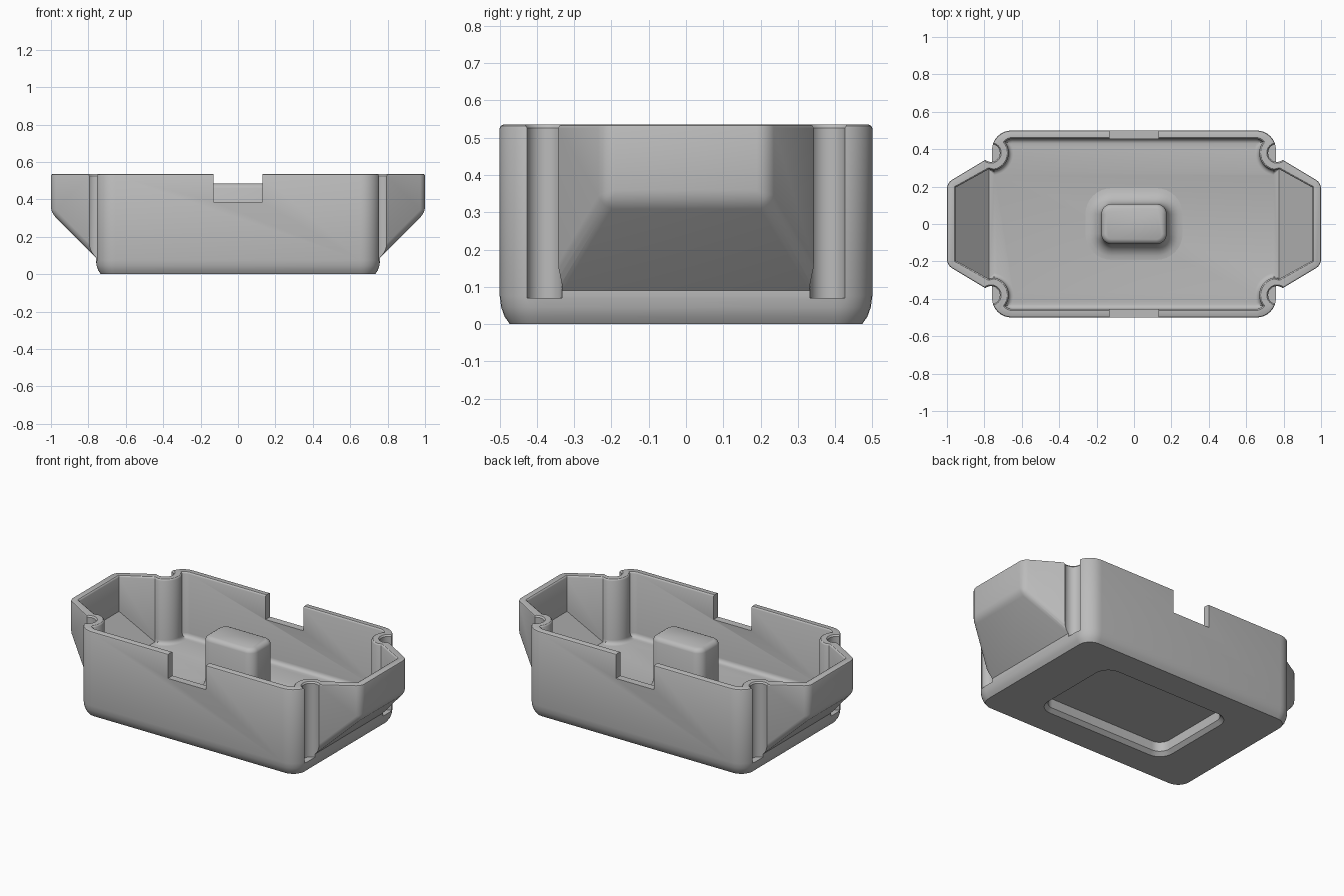
import bpy, bmesh
from math import sin, cos, acos, atan2, hypot, degrees, radians, pi
from mathutils import Matrix

old = bpy.data.objects.get("Cube")
if old:
    bpy.data.objects.remove(old, do_unlink=True)

TOP, FLOOR, SILL, LEDGE = 0.535, 0.135, 0.385, 0.07
GROOVE = (0.765, 0.38)
CORNER = (0.65, 0.4)

grey = bpy.data.materials.new("plain grey")
grey.use_nodes = True
grey.diffuse_color = (0.5, 0.5, 0.5, 1)
grey.node_tree.nodes["Principled BSDF"].inputs["Base Color"].default_value = (0.5, 0.5, 0.5, 1)


def arc(cx, cy, r, a0, a1, n=10):
    angles = [radians(a0 + (a1 - a0) * i / n) for i in range(n + 1)]
    return [(cx + r * cos(a), cy + r * sin(a)) for a in angles]


def four_way(quarter):
    """Mirror a top-to-right quarter outline into a closed loop."""
    back = quarter[::-1]
    return (back + [(-x, y) for x, y in quarter]
            + [(-x, -y) for x, y in back] + [(x, -y) for x, y in quarter])


def rounded(hx, hy, r):
    return four_way(arc(hx - r, hy - r, r, 90, 0, 8))


def cavity_outline(d):
    """Inner wall outline, moved inwards by d."""
    r1, r2 = 0.055 - d, 0.095 + d
    dx, dy = GROOVE[0] - CORNER[0], GROOVE[1] - CORNER[1]
    dist, axis = hypot(dx, dy), degrees(atan2(dy, dx))
    a1 = axis + degrees(acos((dist**2 + r1**2 - r2**2) / (2 * dist * r1)))
    a2 = axis + 180 - degrees(acos((dist**2 + r2**2 - r1**2) / (2 * dist * r2)))
    k = max(-d, 0)
    return four_way(arc(*CORNER, r1, 90, a1, 6) + arc(*GROOVE, r2, a2, 260, 14)[1:]
                    + [(0.775 + k * 0.5, 0.294 + k * 0.9), (0.952 + k, 0.196 + k * 0.5)])


def loft(rings):
    """Closed solid through (outline, height) rings."""
    bm = bmesh.new()
    loops = [[bm.verts.new((x, y, z)) for x, y in pts] for pts, z in rings]
    n = len(loops[0])
    for low, high in zip(loops, loops[1:]):
        for i in range(n):
            j = (i + 1) % n
            bm.faces.new((low[i], low[j], high[j], high[i]))
    bm.faces.new(loops[0][::-1])
    bm.faces.new(loops[-1])
    return bm


def bevel(bm, edges, size, segments):
    bmesh.ops.bevel(bm, geom=edges, offset=size, segments=segments, profile=0.5,
                    affect='EDGES', clamp_overlap=True)


def finish(bm, name):
    bmesh.ops.recalc_face_normals(bm, faces=bm.faces[:])
    me = bpy.data.meshes.new(name)
    bm.to_mesh(me)
    bm.free()
    me.materials.append(grey)
    ob = bpy.data.objects.new(name, me)
    bpy.context.collection.objects.link(ob)
    return ob


def select(ob):
    bpy.ops.object.select_all(action='DESELECT')
    ob.select_set(True)
    bpy.context.view_layer.objects.active = ob


def combine(target, bm, operation):
    tool = finish(bm, "helper")
    tool.hide_render = True
    select(target)
    mod = target.modifiers.new("cut", 'BOOLEAN')
    mod.operation, mod.solver, mod.object = operation, 'EXACT', tool
    bpy.ops.object.modifier_apply(modifier=mod.name)
    bpy.data.objects.remove(tool, do_unlink=True)


# Main body with a softened bottom edge and rim
BODY = [(0, 0.027), (0.02, 0.013), (0.045, 0.004), (0.075, 0),
        (TOP - 0.009, 0), (TOP - 0.003, 0.003), (TOP, 0.009)]
tray = finish(loft([(rounded(0.76 - d, 0.5 - d, 0.105 - d), z) for z, d in BODY]), "tray_body")

# Tapered end pockets with a sloping underside
for turn in (0, pi):
    plan = [(0.7, -0.4), (1, -0.22), (1, 0.22), (0.7, 0.4)]
    bm = loft([(plan, 0), (plan, TOP)])
    for v in bm.verts:
        if v.co.z < 0.01:
            v.co.z = v.co.x - 0.67
    bevel(bm, [e for e in bm.edges if max(v.co.x for v in e.verts) > 0.9
               and min(v.co.z for v in e.verts) < TOP - 0.01], 0.03, 4)
    bevel(bm, [e for e in bm.edges if all(v.co.z > TOP - 0.001 for v in e.verts)], 0.008, 2)
    bmesh.ops.rotate(bm, verts=bm.verts[:], matrix=Matrix.Rotation(turn, 3, 'Z'))
    combine(tray, bm, 'UNION')

# Corner grooves, flared at the rim
for sx in (-1, 1):
    for sy in (-1, 1):
        shape = [(LEDGE, 0.048), (TOP - 0.009, 0.048), (TOP + 0.001, 0.056), (0.9, 0.056)]
        combine(tray, loft([(arc(GROOVE[0] * sx, GROOVE[1] * sy, r, 0, 345, 23), z)
                            for z, r in shape]), 'DIFFERENCE')

# Inner cavity: rounded floor edge, flared rim, sloping ends
FILLET = 0.025
shape = [(FLOOR + FILLET * (1 - cos(a)), FILLET * (1 - sin(a)))
         for a in (radians(22.5 * i) for i in range(5))]
shape += [(TOP - 0.009, 0), (TOP - 0.003, -0.003), (TOP + 0.001, -0.009), (0.8, -0.009)]
bm = loft([(cavity_outline(d), z) for z, d in shape])
for side in (-1, 1):
    hinge = [v for v in bm.verts if v.co.z < FLOOR + 0.001 and 0.77 < side * v.co.x < 0.8]
    bmesh.ops.connect_verts(bm, verts=hinge)
for v in bm.verts:
    if abs(v.co.x) > 0.9 and v.co.z < FLOOR + FILLET + 0.001:
        v.co.z += 0.18
combine(tray, bm, 'DIFFERENCE')

# Side notches
notch = [(0.13, 2), (-0.13, 2), (-0.13, -2), (0.13, -2)]
combine(tray, loft([(notch, SILL), (notch, 1)]), 'DIFFERENCE')

# Underside recess with a chamfered mouth
recess = [(-0.03, 0), (0, 0), (0.022, 0.022), (0.08, 0.022)]
combine(tray, loft([(rounded(0.455 - d, 0.3 - d, 0.09 - d), z) for z, d in recess]), 'DIFFERENCE')

# Central post with a flared foot and softened top
post_rings = [(FLOOR - 0.01, 0.085)]
post_rings += [(FLOOR + 0.085 * (1 - cos(a)), 0.085 * (1 - sin(a)))
               for a in (radians(15 * i) for i in range(7))]
post_rings += [(0.46, 0), (0.471, -0.005), (0.479, -0.013), (0.485, -0.025)]
post = finish(loft([(rounded(0.175 + d, 0.107 + d, 0.055 + d), z) for z, d in post_rings]),
              "centre_post")

for ob in (tray, post):
    select(ob)
    bpy.ops.object.shade_smooth_by_angle(angle=radians(32))
